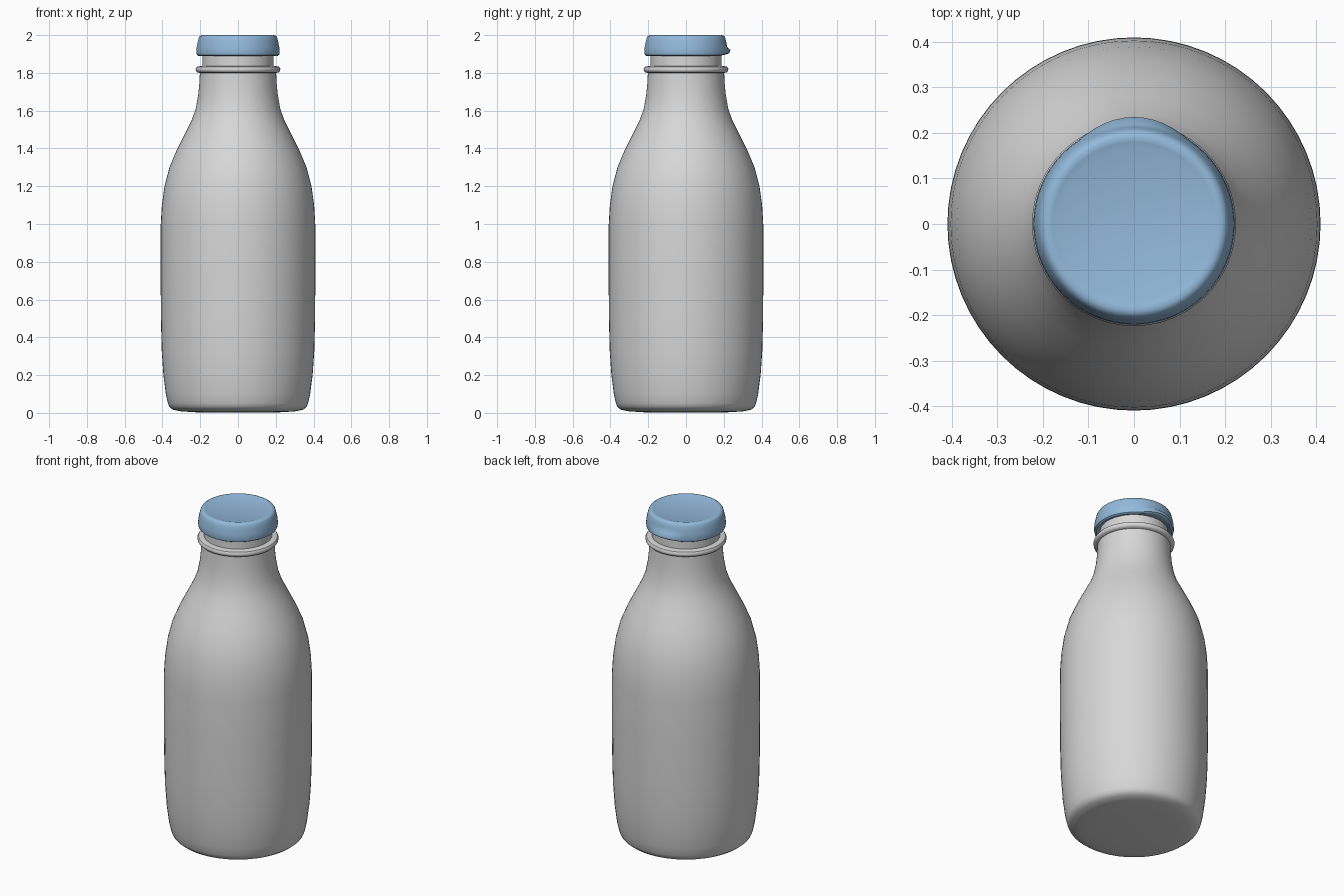
import bpy, bmesh, math

if "Cube" in bpy.data.objects:
    bpy.data.objects.remove(bpy.data.objects["Cube"])

SEG = 64

def material(name, rgb):
    m = bpy.data.materials.new(name)
    m.diffuse_color = (*rgb, 1)
    m.use_nodes = True
    m.node_tree.nodes["Principled BSDF"].inputs["Base Color"].default_value = m.diffuse_color
    return m

def lathe(name, profile, mat, angle):
    """Revolve (radius, height) points around z; radius 0 makes a pole."""
    bm = bmesh.new()
    rings = []
    for r, z in profile:
        if r == 0:
            rings.append([bm.verts.new((0, 0, z))])
        else:
            rings.append([bm.verts.new((r * math.cos(2 * math.pi * i / SEG),
                                        r * math.sin(2 * math.pi * i / SEG), z))
                          for i in range(SEG)])
    for a, b in zip(rings, rings[1:]):
        for i in range(SEG):
            j = (i + 1) % SEG
            if len(a) == 1:
                bm.faces.new((a[0], b[j], b[i]))
            elif len(b) == 1:
                bm.faces.new((a[i], a[j], b[0]))
            else:
                bm.faces.new((a[i], a[j], b[j], b[i]))
    bmesh.ops.recalc_face_normals(bm, faces=bm.faces)
    me = bpy.data.meshes.new(name)
    bm.to_mesh(me)
    bm.free()
    me.materials.append(mat)
    ob = bpy.data.objects.new(name, me)
    bpy.context.collection.objects.link(ob)
    bpy.ops.object.select_all(action='DESELECT')
    ob.select_set(True)
    bpy.context.view_layer.objects.active = ob
    bpy.ops.object.shade_smooth_by_angle(angle=math.radians(angle))
    return ob

glass = material("pale_grey", (0.68, 0.68, 0.68))
blue = material("light_blue", (0.29, 0.49, 0.71))

# Bottle: base, body, shoulder, neck, ring and mouth
lathe("bottle", [
    (0, 0.003), (0.22, 0.003), (0.30, 0.008), (0.345, 0.017), (0.363, 0.032),
    (0.371, 0.05), (0.382, 0.10), (0.395, 0.20), (0.404, 0.33), (0.408, 0.50),
    (0.41, 0.75), (0.409, 1.0), (0.403, 1.10), (0.389, 1.20), (0.363, 1.30),
    (0.325, 1.39), (0.28, 1.48), (0.245, 1.55), (0.224, 1.61), (0.211, 1.68),
    (0.205, 1.74), (0.202, 1.80), (0.216, 1.803), (0.223, 1.811),
    (0.224, 1.822), (0.218, 1.832), (0.205, 1.835), (0.188, 1.837),
    (0.187, 1.91), (0, 1.91)], glass, 40)

# Cap: closed underside, flared skirt, rounded rim, slightly dished top
cap = lathe("cap", [
    (0, 1.905), (0.18, 1.905), (0.19, 1.895), (0.208, 1.889), (0.218, 1.895),
    (0.221, 1.91), (0.219, 1.935), (0.213, 1.965), (0.208, 1.985),
    (0.202, 1.995), (0.192, 2.0), (0.18, 1.998), (0.165, 1.993),
    (0, 1.993)], blue, 45)

# Pull the lower lip out at the back into a small opening tab
for v in cap.data.vertices:
    r = math.hypot(v.co.x, v.co.y)
    if r > 0.2 and v.co.z < 1.92:
        k = max(0, (v.co.y / r - 0.85) / 0.15)
        v.co.y += 0.014 * k
        v.co.z += 0.012 * k
